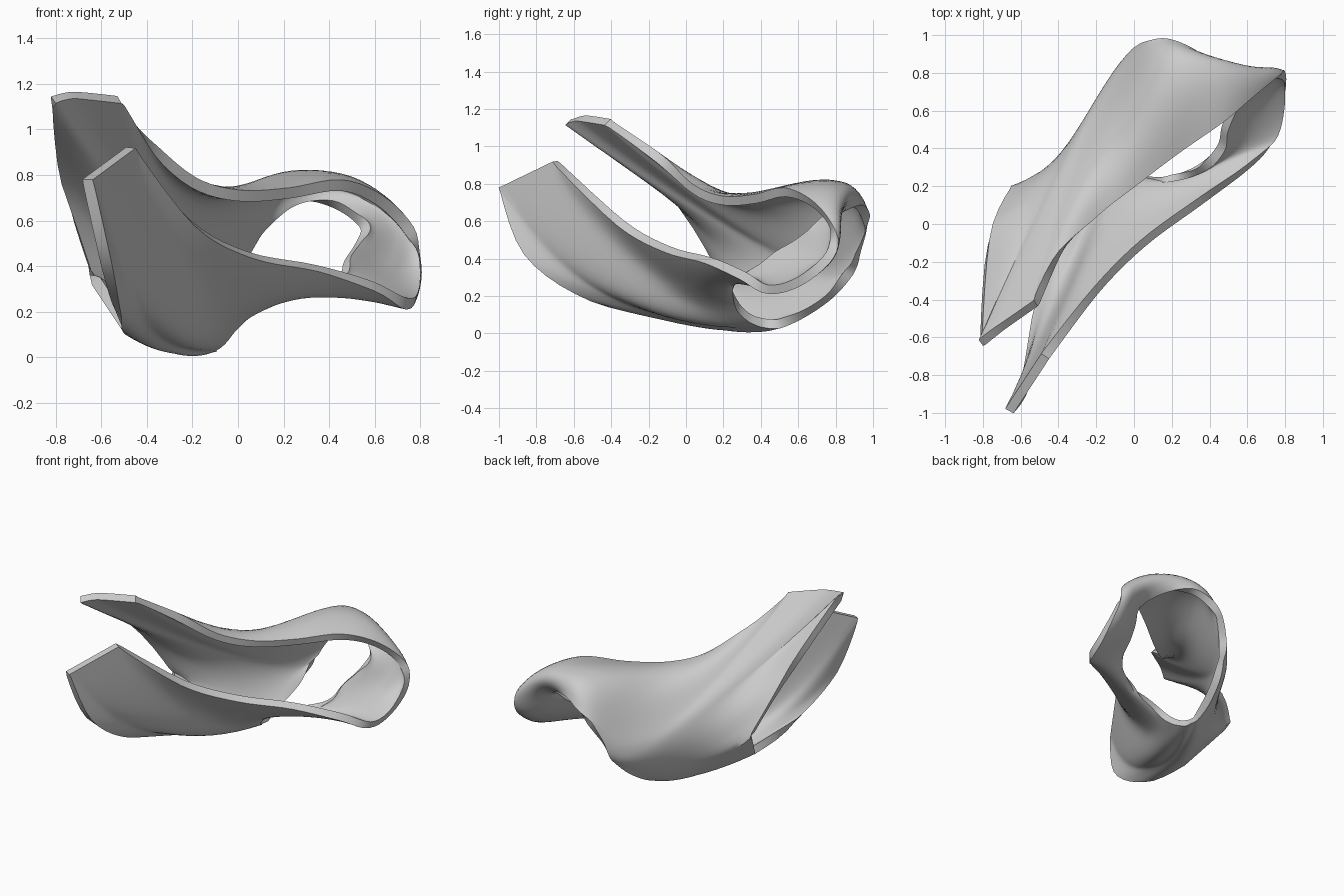
import bpy, bmesh, math
from mathutils import Vector

if "Cube" in bpy.data.objects:
    bpy.data.objects.remove(bpy.data.objects["Cube"])

# Outer edge: back rim, end loop, front rim, then the open left end
outer = [(-.52, -.42, 1.13), (-.39, -.15, .94), (-.2, .04, .77), (0, .2, .71), (.22, .37, .72),
         (.45, .53, .755), (.62, .68, .69), (.75, .78, .56), (.8, .77, .42), (.79, .61, .28),
         (.74, .44, .235), (.6, .3, .31), (.35, .12, .39), (.05, -.1, .45), (-.2, -.35, .59),
         (-.47, -.7, .92), (-.66, -.99, .78), (-.58, -.86, .42), (-.525, -.5, .19),
         (-.48, -.08, .12), (-.64, .18, .36), (-.77, -.1, .78), (-.81, -.63, 1.13),
         (-.72, -.56, 1.15)]
# Surface halfway between the outer edge and the hole
middle = [(-.24, .46, .49), (-.14, .55, .53), (-.01, .68, .62), (.1, .76, .74), (.24, .79, .8),
          (.45, .82, .78), (.61, .81, .68), (.7, .8, .55), (.68, .72, .4), (.64, .58, .33),
          (.6, .43, .28), (.48, .33, .28), (.29, .18, .31), (.03, .07, .27), (-.15, 0, .22),
          (-.29, -.27, .3), (-.37, -.36, .21), (-.37, -.2, .14), (-.31, .1, .06),
          (-.25, .28, .025), (-.31, .38, .14), (-.33, .42, .31), (-.29, .46, .42),
          (-.265, .47, .46)]
# Edge of the hole at the closed end
hole = [(.02, .92, .43), (.06, .95, .51), (.1, .965, .57), (.18, .96, .63), (.28, .92, .68),
        (.42, .83, .67), (.52, .75, .61), (.56, .68, .56), (.52, .6, .49), (.48, .5, .43),
        (.46, .4, .36), (.36, .29, .31), (.22, .24, .28), (.06, .25, .21), (-.02, .28, .14),
        (-.06, .33, .09), (-.085, .38, .065), (-.1, .42, .055), (-.1, .46, .05),
        (-.1, .51, .055), (-.08, .64, .11), (-.05, .77, .2), (-.02, .86, .31), (0, .9, .37)]
CORNERS = {0, 15, 16, 19, 20, 22}
STEPS, RINGS = 5, 16


def smooth_loop(points, corners=()):
    """Closed cubic curve through the points, sharp at the listed corners."""
    pts = [Vector(p) for p in points]
    n = len(pts)
    tan = [Vector() if i in corners else (pts[(i + 1) % n] - pts[i - 1]) / 2 for i in range(n)]
    # keep tangents short where neighbouring spans differ in length
    for i in range(n):
        lim = 1.2 * min((pts[i] - pts[i - 1]).length, (pts[(i + 1) % n] - pts[i]).length)
        if tan[i].length > lim:
            tan[i] *= lim / tan[i].length
    out = []
    for i in range(n):
        j = (i + 1) % n
        for s in range(STEPS):
            t = s / STEPS
            out.append(pts[i] * (2*t**3 - 3*t**2 + 1) + tan[i] * (t**3 - 2*t**2 + t)
                       + pts[j] * (3*t**2 - 2*t**3) + tan[j] * (t**3 - t**2))
    return out


# Shell surface spanned from the outer edge to the hole
loops = [smooth_loop(outer, CORNERS), smooth_loop(middle), smooth_loop(hole)]
bm = bmesh.new()
grid = []
for r in range(RINGS + 1):
    t = r / RINGS
    w = ((1 - t) * (1 - 2*t), 4*t * (1 - t), t * (2*t - 1))
    grid.append([bm.verts.new(sum((p * k for p, k in zip(ps, w)), Vector()))
                 for ps in zip(*loops)])
count = len(grid[0])
for a, b in zip(grid, grid[1:]):
    for i in range(count):
        j = (i + 1) % count
        bm.faces.new((a[i], a[j], b[j], b[i]))
bmesh.ops.recalc_face_normals(bm, faces=bm.faces)

# Even out ridges along the loops, less so near the outer edge
for _ in range(12):
    for r, ring in enumerate(grid[:-1]):
        k = .5 * min(1, r / 8) ** 2
        old = [v.co.copy() for v in ring]
        for i, v in enumerate(ring):
            v.co = old[i] * (1 - k) + (old[i - 1] + old[(i + 1) % count]) * k / 2

mesh = bpy.data.meshes.new("splint_shell")
bm.to_mesh(mesh)
bm.free()
shell = bpy.data.objects.new("splint_shell", mesh)
bpy.context.collection.objects.link(shell)

# Wall thickness
solid = shell.modifiers.new("wall", 'SOLIDIFY')
solid.thickness = .05
solid.offset = 0

grey = bpy.data.materials.new("light grey")
grey.diffuse_color = (.6, .6, .6, 1)
grey.use_nodes = True
grey.node_tree.nodes["Principled BSDF"].inputs["Base Color"].default_value = grey.diffuse_color
mesh.materials.append(grey)

bpy.context.view_layer.objects.active = shell
shell.select_set(True)
bpy.ops.object.modifier_apply(modifier="wall")
bpy.ops.object.shade_smooth_by_angle(angle=math.radians(40))
